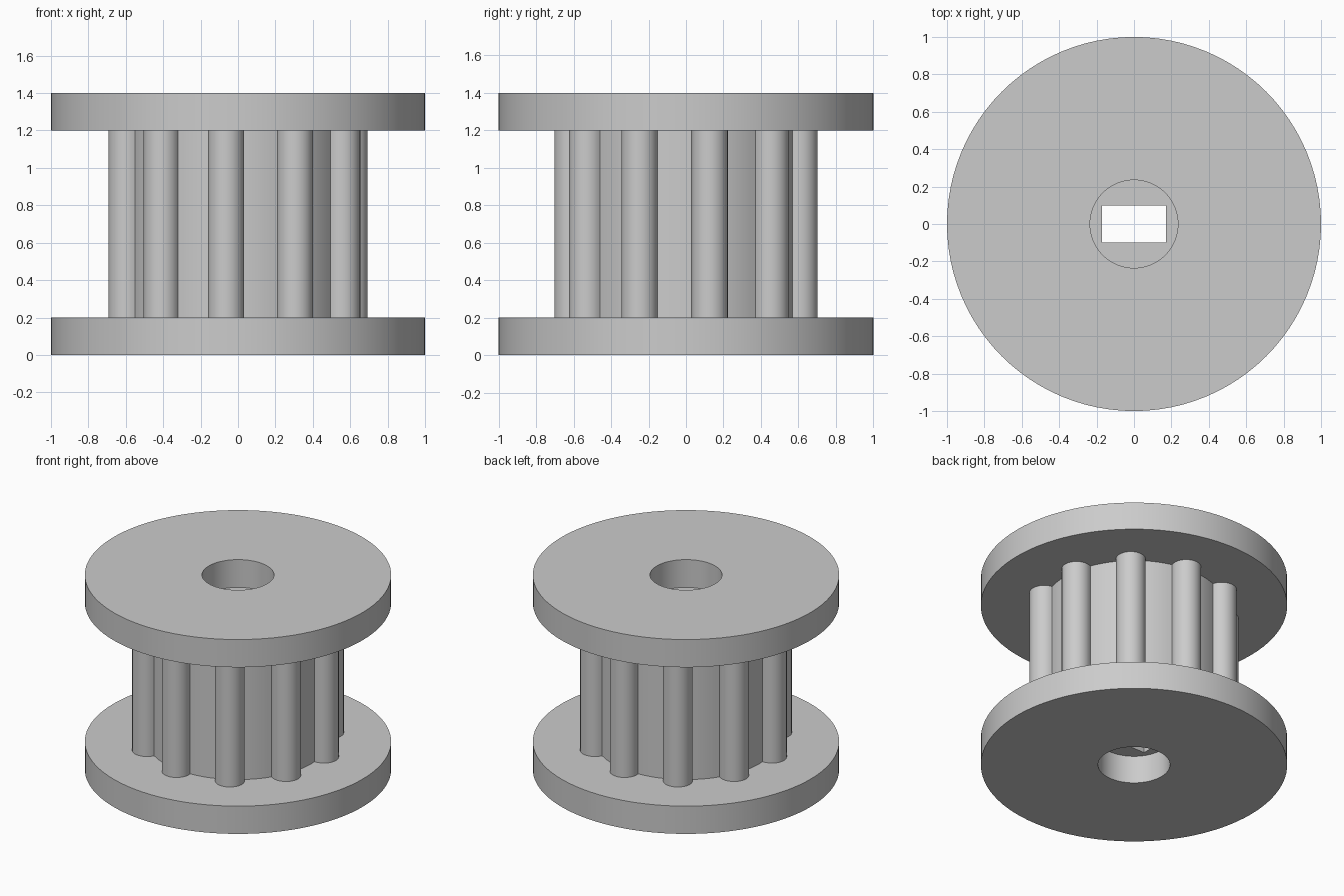
import bpy, bmesh
from math import radians, cos, sin, acos, atan2, tau

cube = bpy.data.objects.get("Cube")
if cube:
    bpy.data.objects.remove(cube, do_unlink=True)

# Dimensions
FLANGE_R, BORE_R = 1.0, 0.235
FLANGE_H, CORE_H = 0.2, 1.0
CORE_R, PITCH_R, TOOTH_R = 0.59, 0.61, 0.097
TEETH, FIRST_TOOTH = 10, radians(12)

grey = bpy.data.materials.new("plain grey")
grey.use_nodes = True
colour = (0.6, 0.6, 0.6, 1.0)
grey.diffuse_color = colour
grey.node_tree.nodes["Principled BSDF"].inputs["Base Color"].default_value = colour


def circle(radius, sides=96):
    return [(radius * cos(tau * i / sides), radius * sin(tau * i / sides))
            for i in range(sides)]


def rectangle(hx, hy):
    return [(-hx, -hy), (hx, -hy), (hx, hy), (-hx, hy)]


def toothed_outline(arc_steps=16, valley_steps=6):
    """Round teeth standing out of a round core, as one closed outline."""
    sweep = acos((CORE_R**2 - PITCH_R**2 - TOOTH_R**2) / (2 * PITCH_R * TOOTH_R))
    half = atan2(TOOTH_R * sin(sweep), PITCH_R + TOOTH_R * cos(sweep))
    pitch = tau / TEETH
    points = []
    for t in range(TEETH):
        a = FIRST_TOOTH + t * pitch
        for i in range(arc_steps + 1):
            b = a - sweep + 2 * sweep * i / arc_steps
            points.append((PITCH_R * cos(a) + TOOTH_R * cos(b),
                           PITCH_R * sin(a) + TOOTH_R * sin(b)))
        for i in range(1, valley_steps):
            b = a + half + (pitch - 2 * half) * i / valley_steps
            points.append((CORE_R * cos(b), CORE_R * sin(b)))
    return points


def extruded_part(name, outline, hole, base, height):
    """Fill the outline around the hole and extrude it upward from base."""
    curve = bpy.data.curves.new(name, 'CURVE')
    curve.dimensions = '2D'
    curve.fill_mode = 'BOTH'
    curve.extrude = height / 2
    for loop in (outline, hole):
        spline = curve.splines.new('POLY')
        spline.points.add(len(loop) - 1)
        for point, (x, y) in zip(spline.points, loop):
            point.co = (x, y, 0, 1)
        spline.use_cyclic_u = True
    obj = bpy.data.objects.new(name, curve)
    bpy.context.collection.objects.link(obj)
    obj.location.z = base + height / 2
    bpy.ops.object.select_all(action='DESELECT')
    obj.select_set(True)
    bpy.context.view_layer.objects.active = obj
    bpy.ops.object.convert(target='MESH')
    obj = bpy.context.object
    # Weld caps to walls
    bm = bmesh.new()
    bm.from_mesh(obj.data)
    bmesh.ops.remove_doubles(bm, verts=bm.verts, dist=0.0005)
    bmesh.ops.recalc_face_normals(bm, faces=bm.faces)
    bm.to_mesh(obj.data)
    bm.free()
    obj.data.materials.clear()
    obj.data.materials.append(grey)
    bpy.ops.object.shade_smooth_by_angle(angle=radians(30))
    return obj


# Round flanges with a round bore, either side of the toothed core
extruded_part("bottom_flange", circle(FLANGE_R), circle(BORE_R), 0, FLANGE_H)
extruded_part("top_flange", circle(FLANGE_R), circle(BORE_R),
              FLANGE_H + CORE_H, FLANGE_H)

# Toothed core with a rectangular shaft slot
extruded_part("toothed_core", toothed_outline(), rectangle(0.17, 0.10),
              FLANGE_H, CORE_H)
